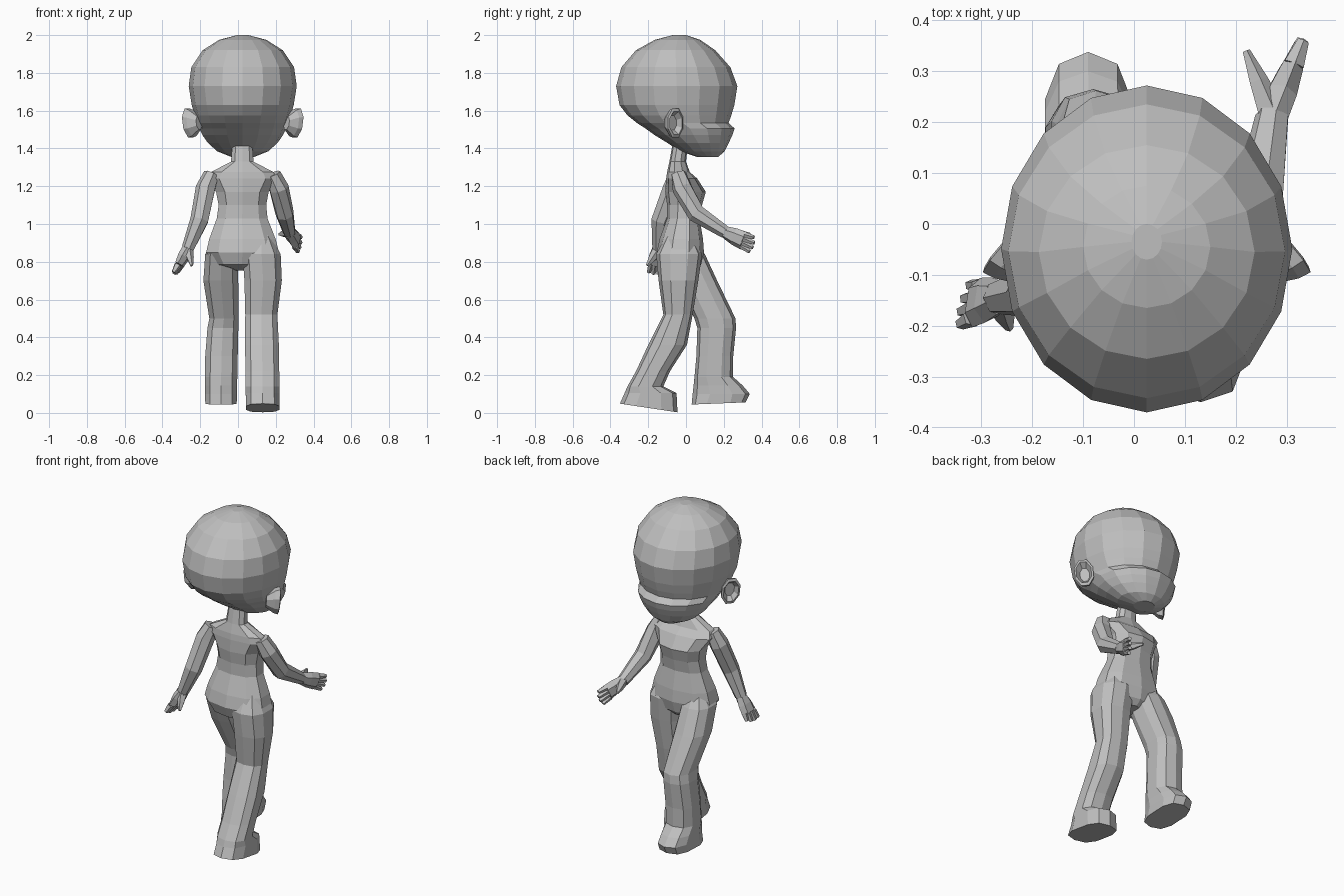
import bpy
import bmesh
from math import sin, cos, pi, copysign
from mathutils import Vector

cube = bpy.data.objects.get("Cube")
if cube:
    bpy.data.objects.remove(cube, do_unlink=True)

grey = bpy.data.materials.new("plain_grey")
grey.use_nodes = True
GREY = (0.52, 0.52, 0.52, 1)
grey.diffuse_color = GREY
grey.node_tree.nodes["Principled BSDF"].inputs["Base Color"].default_value = GREY


def loft(name, rings):
    """Skin a list of equal rings, close both ends, shade flat."""
    mesh = bpy.data.meshes.new(name)
    bm = bmesh.new()
    loops = [[bm.verts.new(p) for p in ring] for ring in rings]
    for low, high in zip(loops, loops[1:]):
        for i in range(len(low)):
            j = (i + 1) % len(low)
            bm.faces.new((low[i], low[j], high[j], high[i]))
    bm.faces.new(loops[0])
    bm.faces.new(loops[-1])
    bmesh.ops.recalc_face_normals(bm, faces=bm.faces)
    bm.to_mesh(mesh)
    bm.free()
    mesh.materials.append(grey)
    obj = bpy.data.objects.new(name, mesh)
    bpy.context.collection.objects.link(obj)
    return obj


def squash(value, power):
    return copysign(abs(value) ** power, value)


def level_ring(z, x0, x1, y0, y1, sides=10, power=0.85, tilt=0):
    """Rounded horizontal section filling the given extents."""
    ring = []
    for i in range(sides):
        a = 2 * pi * i / sides + pi / 2
        x = (x0 + x1) / 2 + (x1 - x0) / 2 * squash(cos(a), power)
        dy = (y1 - y0) / 2 * squash(sin(a), power)
        ring.append(Vector((x, (y0 + y1) / 2 + dy, z + tilt * dy)))
    return ring


def tube(name, path, widths, depths, spread, sides=6):
    """Limb along a path; widths run along the spread axis."""
    points = [Vector(p) for p in path]
    rings = []
    for i, p in enumerate(points):
        along = points[min(i + 1, len(points) - 1)] - points[max(i - 1, 0)]
        along.normalize()
        wide = Vector(spread)
        wide = (wide - along * wide.dot(along)).normalized()
        deep = along.cross(wide)
        angles = [2 * pi * k / sides for k in range(sides)]
        rings.append([p + wide * widths[i] * cos(a) + deep * depths[i] * sin(a)
                      for a in angles])
    return loft(name, rings)


# Head: skull narrowing to a soft brow above a slightly protruding jaw
head_x = 0.025
head_profile = [  # height, back, front, half width
    (1.355, .06, .17, .06), (1.385, -.03, .205, .135), (1.43, -.1, .227, .185),
    (1.47, -.165, .245, .213), (1.506, -.215, .257, .23),
    (1.535, -.26, .225, .24), (1.575, -.31, .24, .254),
    (1.63, -.352, .256, .27), (1.73, -.37, .272, .286),
    (1.83, -.342, .235, .272), (1.92, -.265, .155, .212),
    (1.975, -.165, .075, .125), (2.0, -.07, 0, .03)]
loft("head", [level_ring(z, head_x - w, head_x + w, back, front, 16, 1)
              for z, back, front, w in head_profile])

# Ears: cupped shells opening forward and outward
for side, label in ((1, "left"), (-1, "right")):
    normal = Vector((side * 0.72, 0.6, 0)).normalized()
    across = Vector((-normal.y * side, normal.x * side, 0))
    rim = Vector((head_x + side * 0.285, -0.055, 1.535))
    steps = [(-.07, .45), (-.025, .9), (0, 1), (.005, .8), (-.025, .5)]
    rings = []
    for push, size in steps:
        ring = []
        for k in range(8):
            a = 2 * pi * k / 8 + pi / 8
            lean = across * cos(a) * 0.056 + Vector((0, 0, sin(a) * 0.083))
            lean.x += side * sin(a) * 0.01
            ring.append(rim + normal * push + lean * size)
        rings.append(ring)
    loft(label + "_ear", rings)

# Torso: crotch, hips, waist, chest, shoulders and neck
torso_profile = [
    (.755, -.02, .07, -.06, .05), (.785, -.13, .17, -.13, .08),
    (.85, -.177, .225, -.155, .095), (.92, -.16, .207, -.14, .09),
    (1.03, -.118, .162, -.1, .072), (1.1, -.108, .155, -.1, .085),
    (1.17, -.122, .168, -.11, .105), (1.24, -.17, .217, -.105, .06),
    (1.275, -.15, .195, -.1, .02), (1.33, -.04, .085, -.088, 0),
    (1.42, -.032, .078, -.072, .01)]
loft("torso", [level_ring(*row) for row in torso_profile])

# Legs: thigh, knee, flared shin and foot with the toes forward
left_leg = [
    (.95, .08, .17, -.1, .03), (.84, .02, .23, -.158, .085),
    (.7, .03, .236, -.145, .065), (.52, .035, .212, -.12, .035),
    (.36, .033, .22, -.2, .005), (.22, .037, .222, -.265, -.085),
    (.14, .037, .223, -.31, -.12), (.105, .037, .223, -.325, -.05)]
right_leg = [
    (.93, -.12, -.04, -.07, .04), (.84, -.177, .0, -.11, .1),
    (.7, -.187, .005, -.05, .165), (.5, -.155, .006, .045, .262),
    (.45, -.165, .005, .06, .265), (.3, -.177, .002, .055, .25),
    (.19, -.178, .0, .045, .25), (.145, -.178, -.002, .04, .3),
    (.1, -.178, -.002, .035, .338)]
left_sole = level_ring(.026, .04, .222, -.35, -.045, power=.7, tilt=-.15)
right_sole = level_ring(.05, -.176, -.004, .03, .315, power=.7, tilt=.04)
loft("left_leg", [level_ring(*r, power=.8) for r in left_leg] + [left_sole])
loft("right_leg", [level_ring(*r, power=.8) for r in right_leg] + [right_sole])


def arm(label, shoulder, upper, elbow, wrist, tip, thumb_tip, spread):
    """Arm with a thick palm, four stubby fingers and a thumb."""
    tube(label + "_arm", [shoulder, upper, elbow, wrist],
         [.042, .054, .05, .034], [.042, .054, .05, .034], spread, 7)
    wrist, tip, spread = Vector(wrist), Vector(tip), Vector(spread)
    spread.normalize()
    palm = wrist.lerp(tip, 0.62)
    tube(label + "_palm", [wrist, wrist.lerp(tip, 0.3), palm],
         [.034, .046, .05], [.033, .032, .024], spread)
    for k in range(4):
        offset = spread * (k - 1.5) * 0.024
        end = wrist.lerp(tip, 1 - 0.06 * abs(k - 1.5)) + offset * 1.1
        tube(label + "_finger", [palm + offset * 0.9, end],
             [.016, .011], [.021, .012], spread, 5)
    thumb = Vector(thumb_tip)
    tube(label + "_thumb", [wrist, wrist.lerp(thumb, 0.55), thumb],
         [.03, .022, .008], [.03, .02, .008], spread, 5)


# Left arm swings forward, right arm swings back
arm("left", (.185, -.04, 1.265), (.215, -.02, 1.19), (.247, .055, 1.055),
    (.272, .21, .955), (.33, .362, .885), (.22, .34, .945), (.2, .3, 1))
arm("right", (-.14, -.05, 1.265), (-.17, -.07, 1.19), (-.203, -.135, 1.02),
    (-.265, -.145, .87), (-.338, -.16, .732), (-.245, -.205, .78), (.25, 1, 0))
